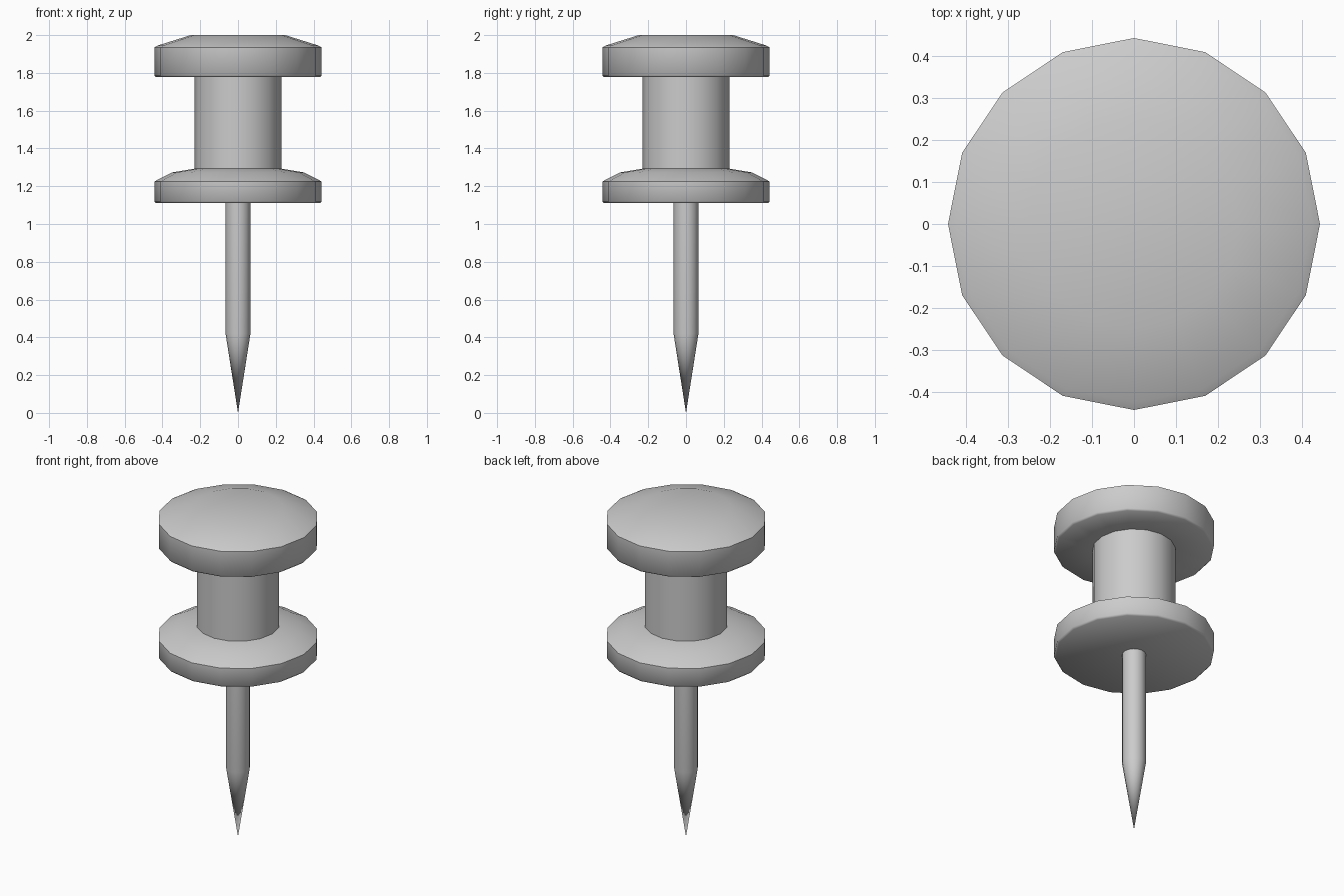
import bpy, bmesh, math

if "Cube" in bpy.data.objects:
    bpy.data.objects.remove(bpy.data.objects["Cube"])

SIDES = 16


def lathe(name, profile, angle=35):
    """Turn a (radius, z) profile around z; radius 0 makes a pole."""
    bm = bmesh.new()
    rings = []
    for r, z in profile:
        if r == 0:
            rings.append([bm.verts.new((0, 0, z))] * SIDES)
        else:
            rings.append([bm.verts.new((r * math.cos(math.tau * i / SIDES),
                                        r * math.sin(math.tau * i / SIDES), z))
                          for i in range(SIDES)])
    for a, b in zip(rings, rings[1:]):
        for i in range(SIDES):
            j = (i + 1) % SIDES
            bm.faces.new(list(dict.fromkeys((a[i], a[j], b[j], b[i]))))
    bmesh.ops.recalc_face_normals(bm, faces=bm.faces)
    mesh = bpy.data.meshes.new(name)
    bm.to_mesh(mesh)
    bm.free()
    obj = bpy.data.objects.new(name, mesh)
    bpy.context.collection.objects.link(obj)
    bpy.ops.object.select_all(action='DESELECT')
    obj.select_set(True)
    bpy.context.view_layer.objects.active = obj
    bpy.ops.object.shade_smooth_by_angle(angle=math.radians(angle))
    return obj


# Plastic grip: lower flange, neck and domed head in one turned shape
lathe("grip", [
    (0, 1.11), (0.433, 1.11), (0.443, 1.12), (0.443, 1.225),
    (0.35, 1.273), (0.23, 1.293),
    (0.23, 1.777), (0.433, 1.777), (0.443, 1.787), (0.443, 1.935),
    (0.425, 1.945), (0.25, 2.0), (0, 2.0),
], 50)

# Metal needle: pointed tip and straight shaft
lathe("needle", [(0, 0), (0.066, 0.42), (0.066, 1.11), (0, 1.11)])
